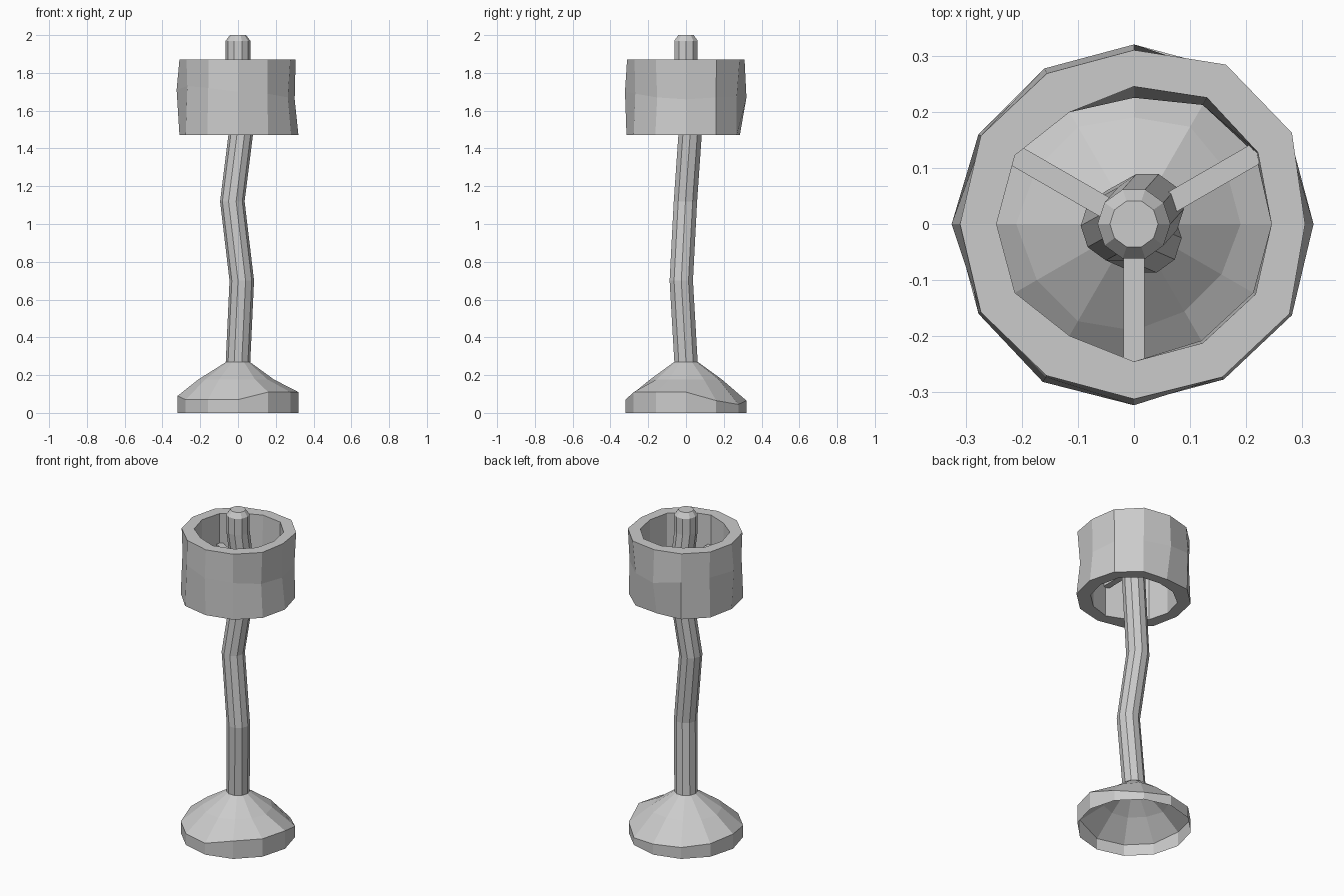
import bpy, bmesh
from math import sin, cos, radians, tau

if "Cube" in bpy.data.objects:
    bpy.data.objects.remove(bpy.data.objects["Cube"])


def ring(n, r, z, cx=0, cy=0):
    """Points of one cross-section; r and z may be one value or one per corner."""
    rs = r if isinstance(r, list) else [r] * n
    zs = z if isinstance(z, list) else [z] * n
    return [(cx + rs[i] * cos(tau * i / n), cy + rs[i] * sin(tau * i / n), zs[i])
            for i in range(n)]


def loft(name, rings, cap_start=False, cap_end=False, closed=False):
    """Skin a list of rings with flat quads."""
    bm = bmesh.new()
    loops = [[bm.verts.new(p) for p in pts] for pts in rings]
    n = len(loops[0])
    pairs = list(zip(loops, loops[1:]))
    if closed:
        pairs.append((loops[-1], loops[0]))
    for a, b in pairs:
        for i in range(n):
            j = (i + 1) % n
            bm.faces.new((a[i], a[j], b[j], b[i]))
    if cap_start:
        bm.faces.new(loops[0][::-1])
    if cap_end:
        bm.faces.new(loops[-1])
    if closed or cap_start:
        bmesh.ops.recalc_face_normals(bm, faces=bm.faces)
    me = bpy.data.meshes.new(name)
    bm.to_mesh(me)
    bm.free()
    ob = bpy.data.objects.new(name, me)
    bpy.context.collection.objects.link(ob)
    return ob


# Base: hollow hand-hewn foot, open underneath, with an uneven rim height
rim_z = [.11, .065, .045, .065, .07, .08, .09, .07, .07, .07, .11, .11]
mid_r = [.19, .19, .20, .19, .20, .20, .21, .20, .20, .19, .18, .18]
loft("base", [ring(12, .32, 0), ring(12, .32, rim_z),
              ring(12, mid_r, .177), ring(12, .062, .27)], cap_end=True)

# Pole: crooked post with a chamfered top
path = [(0, 0, .27), (.02, -.025, .70), (-.03, -.003, 1.12),
        (.024, .027, 1.55), (0, 0, 1.87), (0, 0, 1.97)]
loft("pole", [ring(10, .065, z, x, y) for x, y, z in path] + [ring(10, .043, 2.0)],
     cap_start=True, cap_end=True)

# Shade: thick twelve-sided band with slightly uneven walls
out_low = [.32, .32, .31, .285, .315, .32, .31, .32, .325, .315, .32, .325]
out_mid = [.30, .315, .31, .32, .32, .31, .325, .31, .315, .323, .31, .305]
mid_z = [1.66, 1.67, 1.67, 1.67, 1.70, 1.71, 1.71, 1.73, 1.72, 1.70, 1.69, 1.67]
out_top = [.305, .325, .328, .31, .31, .315, .31, .315, .312, .312, .315, .32]
in_top = [.245, .255, .26, .245, .23, .245, .245, .245, .23, .245, .245, .25]
in_low = [.245, .25, .245, .225, .23, .245, .245, .245, .23, .245, .24, .245]
loft("shade", [ring(12, out_low, 1.47), ring(12, out_mid, mid_z), ring(12, out_top, 1.87),
               ring(12, in_top, 1.87), ring(12, in_low, 1.47)], closed=True)

# Spokes: three bars joining the pole to the shade
for k, angle in enumerate((30, 150, 270)):
    a = radians(angle)
    bpy.ops.mesh.primitive_cube_add(size=1, location=(.15 * cos(a), .15 * sin(a), 1.67),
                                    rotation=(0, 0, a))
    spoke = bpy.context.object
    spoke.name = f"spoke_{k + 1}"
    spoke.scale = (.21, .038, .038)
